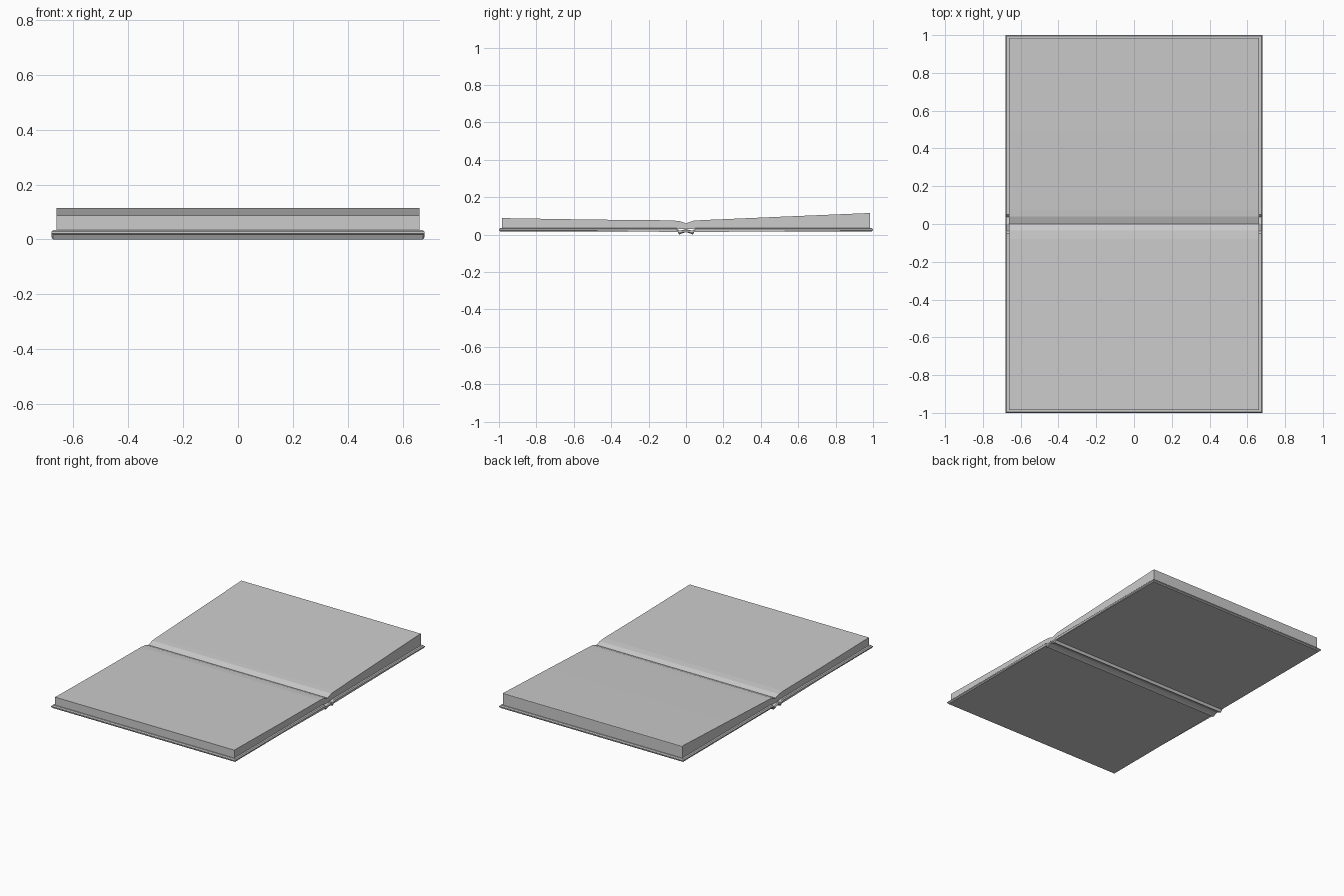
import bpy
import bmesh

if "Cube" in bpy.data.objects:
    bpy.data.objects.remove(bpy.data.objects["Cube"])


def extrude_profile(name, profile, half_width):
    """Closed (y, z) profile swept across x, centred on x = 0."""
    bm = bmesh.new()
    verts = [bm.verts.new((-half_width, y, z)) for y, z in profile]
    face = bm.faces.new(verts)
    ext = bmesh.ops.extrude_face_region(bm, geom=[face])
    moved = [g for g in ext["geom"] if isinstance(g, bmesh.types.BMVert)]
    bmesh.ops.translate(bm, verts=moved, vec=(2 * half_width, 0, 0))
    bmesh.ops.recalc_face_normals(bm, faces=bm.faces)
    mesh = bpy.data.meshes.new(name)
    bm.to_mesh(mesh)
    bm.free()
    obj = bpy.data.objects.new(name, mesh)
    bpy.context.collection.objects.link(obj)
    return obj


def mirrored(half):
    """Mirror a half profile (ending on y = 0) to the other side."""
    return half + [(-y, z) for y, z in reversed(half) if y > 0]


# Cover: two flat boards joined by a folded spine with hinge ridges
top = [(1.0, 0.035), (0.05, 0.035), (0.036, 0.02), (0.02, 0.024), (0.0, 0.03)]
bottom = [(1.0, 0.016), (0.046, 0.016), (0.037, 0.0), (0.02, 0.007), (0.0, 0.013)]
cover = extrude_profile("cover", mirrored(top) + mirrored(bottom)[::-1], 0.68)

# Chamfer the outer rim of the boards and spine ends
rim = cover.data.attributes.new("bevel_weight_edge", "FLOAT", "EDGE")
for edge in cover.data.edges:
    a, b = (cover.data.vertices[i].co for i in edge.vertices)
    on_side = abs(a.x - b.x) < 1e-5 and abs(a.y - b.y) > 1e-5
    on_end = abs(a.y) > 0.99 and abs(b.y) > 0.99 and abs(a.x - b.x) > 1
    rim.data[edge.index].value = 1.0 if on_side or on_end else 0.0
bevel = cover.modifiers.new("rim_chamfer", "BEVEL")
bevel.limit_method = "WEIGHT"
bevel.width = 0.006
bevel.segments = 1

# Pages: thin front stack, thicker back stack, crease in the middle
pages = [
    (-0.985, 0.032), (-0.985, 0.088), (-0.5, 0.080), (-0.08, 0.076),
    (-0.035, 0.072), (0.0, 0.060), (0.04, 0.074), (0.08, 0.077),
    (0.5, 0.095), (0.98, 0.115), (0.985, 0.113), (0.985, 0.032),
    (0.05, 0.032), (0.0, 0.028), (-0.05, 0.032),
]
extrude_profile("pages", pages, 0.662)
